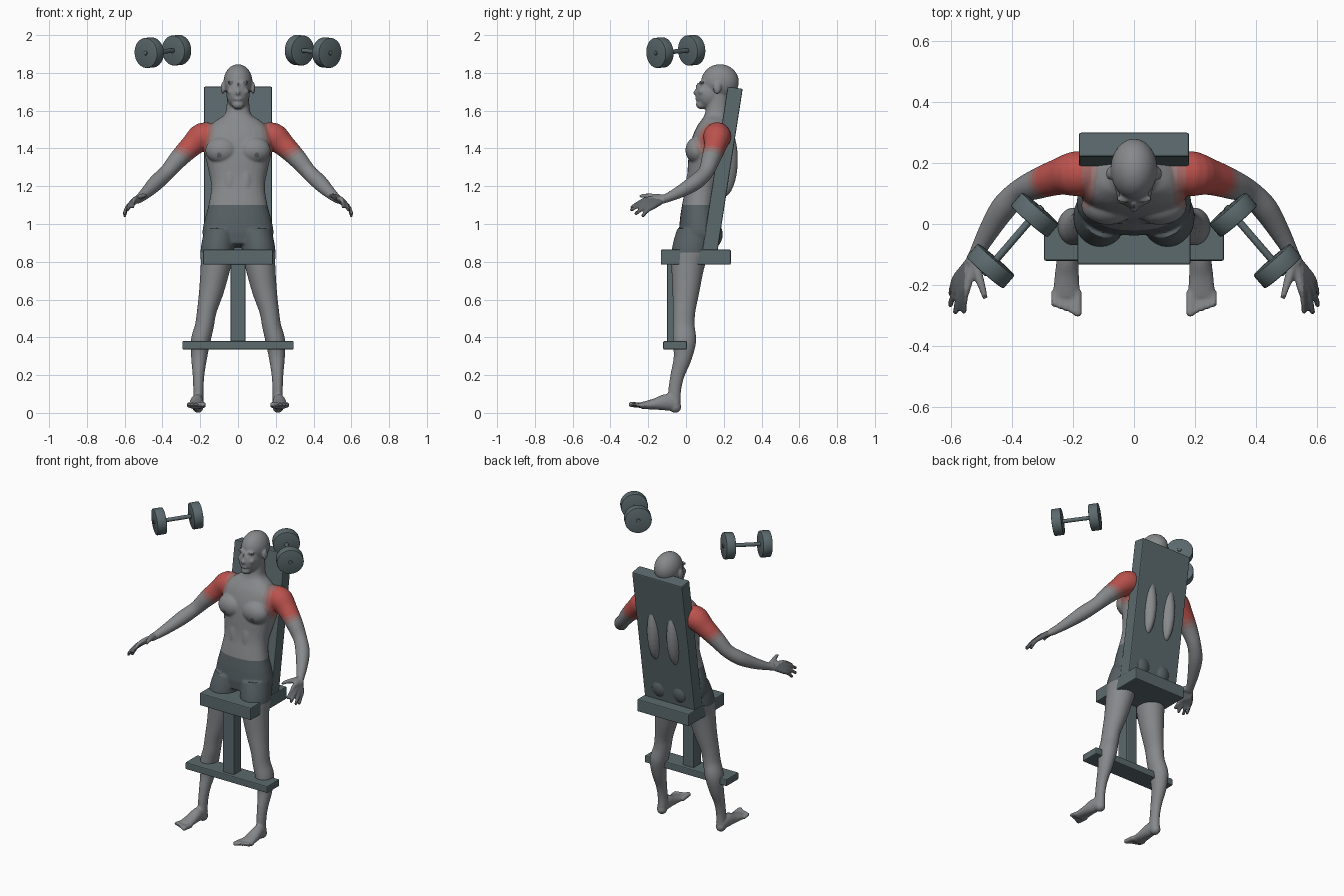
import bpy, bmesh
from math import sin, cos, pi, copysign
from mathutils import Vector, Matrix

default_cube = bpy.data.objects.get("Cube")
if default_cube:
    bpy.data.objects.remove(default_cube, do_unlink=True)


def make_material(name, colour):
    material = bpy.data.materials.new(name)
    material.use_nodes = True
    rgba = (*colour, 1)
    material.diffuse_color = rgba
    shader = next(n for n in material.node_tree.nodes if n.type == "BSDF_PRINCIPLED")
    shader.inputs["Base Color"].default_value = rgba
    shader.inputs["Roughness"].default_value = 0.7
    return material


SKIN = make_material("skin grey", (.24, .25, .26))
SHORTS = make_material("shorts slate", (.095, .118, .128))
RED = make_material("muscle red", (.5, .085, .075))
MID_RED = make_material("muscle faded red", (.37, .135, .125))
PALE_RED = make_material("muscle pale red", (.29, .195, .19))
DARK = make_material("dark grey", (.12, .13, .14))
METAL = make_material("equipment slate", (.105, .142, .152))


def finish(name, bm, materials, smooth=True):
    mesh = bpy.data.meshes.new(name)
    bm.to_mesh(mesh)
    bm.free()
    obj = bpy.data.objects.new(name, mesh)
    bpy.context.scene.collection.objects.link(obj)
    for material in materials:
        mesh.materials.append(material)
    if smooth:
        bpy.ops.object.select_all(action="DESELECT")
        obj.select_set(True)
        bpy.context.view_layer.objects.active = obj
        bpy.ops.object.shade_smooth_by_angle()
    return obj


def box(name, size, centre, tilt=0):
    bm = bmesh.new()
    place = Matrix.Translation(centre) @ Matrix.Rotation(tilt, 4, "X")
    bmesh.ops.create_cube(bm, size=1, matrix=place @ Matrix.Diagonal((*size, 1)))
    obj = finish(name, bm, [METAL], False)
    bevel = obj.modifiers.new("soft edges", "BEVEL")
    bevel.width, bevel.segments = .006, 2


def ball(bm, centre, radii):
    bmesh.ops.create_uvsphere(bm, u_segments=24, v_segments=16, radius=1,
                              matrix=Matrix.Translation(centre) @ Matrix.Diagonal((*radii, 1)))


def spline(rows, steps=4):
    """Smooth curve through rows of any length."""
    rows = [Vector(r) for r in rows]
    ends = [rows[0]] + rows + [rows[-1]]
    out = []
    for a, b, c, d in zip(ends, ends[1:], ends[2:], ends[3:]):
        for i in range(steps):
            t = i / steps
            out.append(b + (c - a) * (t / 2) + (a * 2 - b * 5 + c * 4 - d) * (t * t / 2)
                       + (b * 3 - a - c * 3 + d) * (t ** 3 / 2))
    return out + [rows[-1]]


def loft(bm, rows, ref="Y", power=2.0, sides=28):
    """Closed limb through rows of x, y, z, width radius, depth radius."""
    path = spline(rows)
    axis = Vector((0, 1, 0)) if ref == "Y" else Vector((0, 0, 1))
    rings = []
    for i, row in enumerate(path):
        tangent = (path[min(i + 1, len(path) - 1)] - path[max(i - 1, 0)]).to_3d().normalized()
        u = tangent.cross(axis).normalized()
        v = tangent.cross(u)
        ring = []
        for k in range(sides):
            c, s = cos(2 * pi * k / sides), sin(2 * pi * k / sides)
            a = copysign(abs(c) ** (2 / power), c) * row[3]
            b = copysign(abs(s) ** (2 / power), s) * row[4]
            ring.append(bm.verts.new(row.to_3d() + u * a + v * b))
        rings.append(ring)
    for low, high in zip(rings, rings[1:]):
        for k in range(sides):
            n = (k + 1) % sides
            bm.faces.new((low[k], low[n], high[n], high[k]))
    bm.faces.new(rings[0])
    bm.faces.new(rings[-1])


# bench
box("backrest", (.36, .08, .92), (0, .19, 1.267), -.154)
box("seat", (.37, .37, .08), (0, .052, .825))
box("front_post", (.08, .08, .42), (0, -.06, .58))
box("foot_bar", (.59, .125, .045), (0, -.058, .358))

# dumbbells
for side, label in ((1, "left"), (-1, "right")):
    inner, outer = Vector((side * .325, .03, 1.92)), Vector((side * .47, -.138, 1.907))
    axis = (outer - inner).normalized()
    turn = axis.to_track_quat("Z", "Y").to_matrix().to_4x4()
    bm = bmesh.new()
    middle = (inner + outer) / 2
    for centre, radius, depth in ((inner, .08, .058), (outer, .08, .058), (middle, .012, .295)):
        disc = bmesh.ops.create_cone(bm, cap_ends=True, segments=40, radius1=radius, radius2=radius,
                                     depth=depth, matrix=Matrix.Translation(centre) @ turn)
        rims = [e for e in {e for v in disc["verts"] for e in v.link_edges}
                if abs((e.verts[0].co - e.verts[1].co).dot(axis)) < .001]
        bmesh.ops.bevel(bm, geom=rims, offset=.005, segments=2, affect="EDGES", profile=.5)
    finish(label + "_dumbbell", bm, [METAL])

# torso and neck
body = bmesh.new()
loft(body, [(0, .06, .88, .165, .095), (0, .07, .95, .188, .108), (0, .068, 1.03, .175, .1),
            (0, .07, 1.1, .156, .09), (0, .088, 1.2, .142, .088), (0, .113, 1.3, .16, .105),
            (0, .13, 1.4, .182, .11), (0, .145, 1.48, .18, .098), (0, .158, 1.54, .125, .075),
            (0, .163, 1.575, .075, .064), (0, .167, 1.62, .061, .06), (0, .17, 1.7, .058, .058)],
     power=2.3)

# head and face
ball(body, (0, .18, 1.752), (.077, .1, .094))
ball(body, (0, .125, 1.69), (.062, .074, .082))
ball(body, (0, .083, 1.632), (.032, .03, .025))
ball(body, (0, .055, 1.695), (.013, .018, .014))
ball(body, (0, .066, 1.72), (.009, .016, .03))
ball(body, (0, .062, 1.662), (.024, .013, .011))

# legs, arms and paired muscles
for s in (1, -1):
    ball(body, (s * .08, .165, 1.72), (.011, .022, .032))
    ball(body, (s * .03, .084, 1.75), (.028, .015, .009))
    ball(body, (s * .04, .085, 1.7), (.018, .02, .017))
    ball(body, (s * .085, .06, 1.39), (.088, .063, .072))
    ball(body, (s * .042, .035, 1.2), (.038, .036, .11))
    ball(body, (s * .07, .195, 1.34), (.048, .08, .2))
    ball(body, (s * .075, .105, .945), (.08, .09, .09))

    loft(body, [(s * .095, .05, .95, .085, .1), (s * .11, .025, .86, .088, .1),
                (s * .118, .01, .78, .08, .088), (s * .14, 0, .65, .066, .072),
                (s * .165, -.01, .54, .052, .06), (s * .178, -.012, .46, .05, .058),
                (s * .198, -.008, .38, .052, .062), (s * .206, -.018, .29, .042, .048),
                (s * .209, -.045, .2, .031, .037), (s * .21, -.06, .12, .027, .034),
                (s * .21, -.062, .05, .028, .034)])
    ball(body, (s * .212, -.058, .032), (.03, .033, .032))
    loft(body, [(s * .213, -.05, .042, .028, .032), (s * .217, -.1, .056, .034, .044),
                (s * .22, -.17, .046, .04, .029), (s * .222, -.24, .038, .046, .017)], ref="Z")
    for toe in range(5):
        x = s * (.185 + .019 * toe)
        tip = -.29 + .007 * toe
        size = .015 if toe == 0 else .011
        loft(body, [(x, -.22, .038, size, size), (x, tip, .045, size, size)], ref="Z", sides=12)
        ball(body, (x, tip, .045), (size, size, size))

    loft(body, [(s * x, y, z, r, r) for x, y, z, r in (
        (.11, .165, 1.465, .06), (.185, .165, 1.463, .074), (.245, .155, 1.415, .06),
        (.315, .132, 1.345, .05), (.375, .105, 1.275, .041), (.43, .05, 1.222, .042),
        (.48, -.03, 1.172, .033), (.518, -.1, 1.138, .024), (.535, -.13, 1.128, .022))])

    # fingers run from the wrist over a row of knuckles to spread tips
    wrist = Vector((.523, -.105, 1.135))
    for f, tip in enumerate(((.557, -.285, 1.09), (.585, -.288, 1.075),
                             (.602, -.265, 1.055), (.6, -.228, 1.045))):
        knuckle = Vector((.545, -.2, 1.132)) + Vector((.011, .01, -.013)) * f
        tip = Vector(tip)
        bend = knuckle.lerp(tip, .5) + Vector((.004, 0, .006))
        loft(body, [(s * p.x, p.y, p.z, r, r) for p, r in
                    ((wrist, .015), (knuckle, .014), (bend, .011), (tip, .01))], sides=12)
        ball(body, (s * tip.x, tip.y, tip.z), (.01, .01, .01))
    loft(body, [(s * x, y, z, r, r) for x, y, z, r in (
        (.523, -.11, 1.14, .016), (.51, -.17, 1.145, .016),
        (.497, -.21, 1.15, .012), (.487, -.245, 1.147, .009))], sides=12)

# fuse everything into one smooth skin
bmesh.ops.recalc_face_normals(body, faces=body.faces)
source = finish("body_source", body, [SKIN], False)
fuse = source.modifiers.new("fuse", "REMESH")
fuse.mode, fuse.voxel_size = "VOXEL", .006
relax = source.modifiers.new("relax", "SMOOTH")
relax.factor, relax.iterations = .5, 5
bpy.context.view_layer.update()
graph = bpy.context.evaluated_depsgraph_get()
fused = bpy.data.meshes.new_from_object(source.evaluated_get(graph))
bpy.data.objects.remove(source, do_unlink=True)

# cut clean hems and colour by region
WAIST, HEM = 1.1, .848
bm = bmesh.new()
bm.from_mesh(fused)
bpy.data.meshes.remove(fused)
for height in (WAIST, HEM):
    bmesh.ops.bisect_plane(bm, geom=bm.verts[:] + bm.edges[:] + bm.faces[:],
                           plane_co=(0, 0, height), plane_no=(0, 0, 1))
deltoid, nipple = Vector((.235, .16, 1.46)), Vector((.1, .005, 1.365))
for face in bm.faces:
    p = face.calc_center_median()
    p.x = abs(p.x)
    reach = (p - deltoid).length
    face.material_index = 0
    if p.x > .555:
        face.material_index = 5
    elif HEM < p.z < WAIST and p.x < .3:
        face.material_index = 1
    elif reach < .14:
        face.material_index = 2 if reach < .1 else 3 if reach < .12 else 4
    elif p.y < .06 and Vector((p.x - nipple.x, p.z - nipple.z)).length < .013:
        face.material_index = 5
    face.smooth = True
finish("body", bm, [SKIN, SHORTS, RED, MID_RED, PALE_RED, DARK])
